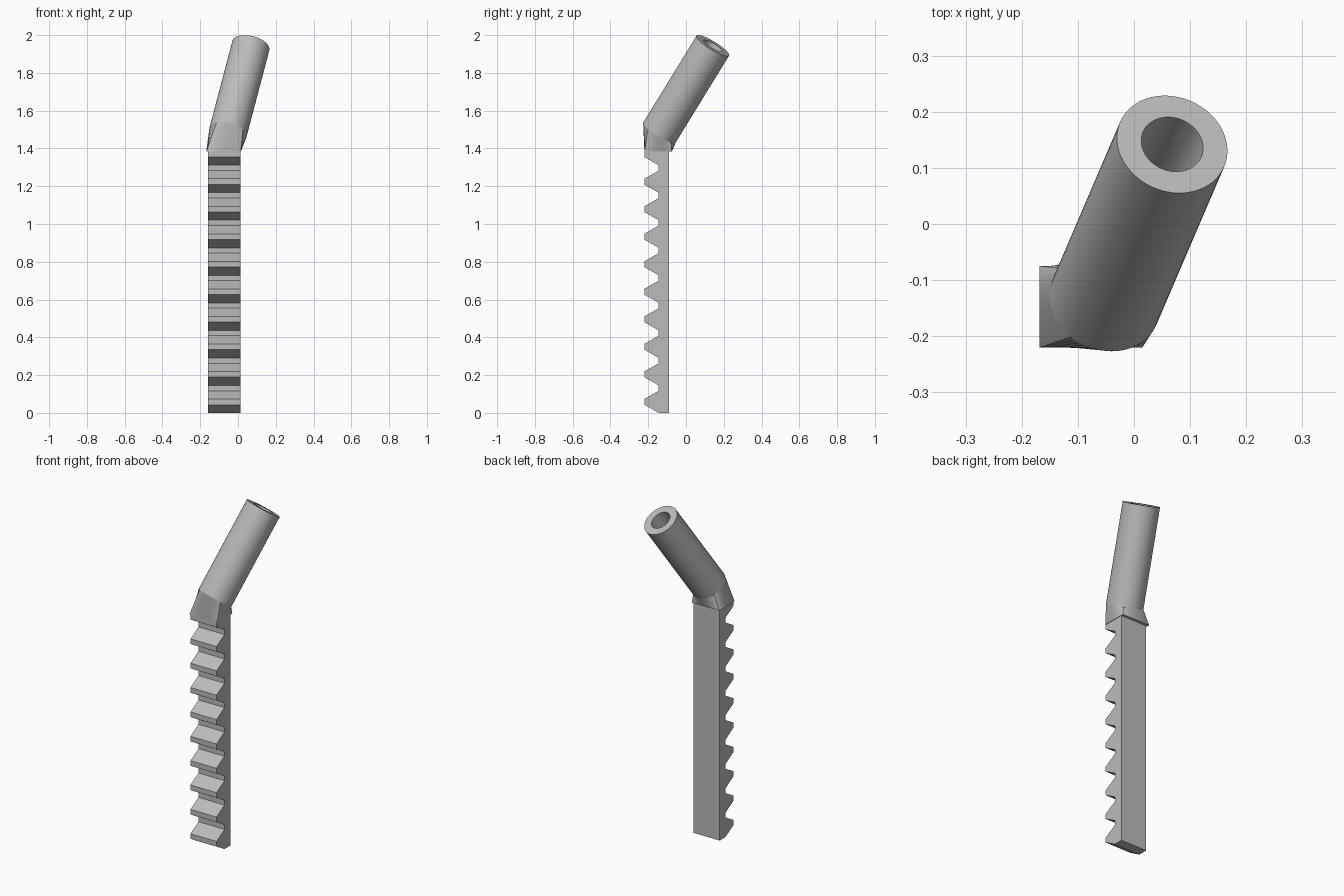
import bpy, bmesh, math
from mathutils import Vector

cube = bpy.data.objects.get("Cube")
if cube:
    bpy.data.objects.remove(cube, do_unlink=True)

grey = bpy.data.materials.new("plain_grey")
grey.use_nodes = True
colour = (0.5, 0.5, 0.5, 1)
grey.diffuse_color = colour
grey.node_tree.nodes["Principled BSDF"].inputs["Base Color"].default_value = colour


def finish(name, bm, smooth=False):
    bmesh.ops.recalc_face_normals(bm, faces=bm.faces)
    mesh = bpy.data.meshes.new(name)
    bm.to_mesh(mesh)
    bm.free()
    mesh.materials.append(grey)
    obj = bpy.data.objects.new(name, mesh)
    bpy.context.collection.objects.link(obj)
    if smooth:
        bpy.ops.object.select_all(action='DESELECT')
        obj.select_set(True)
        bpy.context.view_layer.objects.active = obj
        bpy.ops.object.shade_smooth_by_angle(angle=math.radians(30))
    return obj


def bridge(bm, a, b):
    for i in range(len(a)):
        j = (i + 1) % len(a)
        bm.faces.new((a[i], a[j], b[j], b[i]))


# Toothed rack: side profile extruded across its width
TIP, ROOT, BACK = -0.22, -0.145, -0.09
PITCH, TOP = 0.1457, 1.383
profile = [(BACK, 0)]
for i in range(9):
    z = i * PITCH
    profile += [(ROOT, z), (TIP, z + 0.043), (TIP, z + 0.074), (ROOT, z + 0.117)]
z = 9 * PITCH
profile += [(ROOT, z), (TIP, z + 0.043), (TIP, TOP), (BACK, TOP)]
bm = bmesh.new()
sides = [[bm.verts.new((x, y, h)) for y, h in profile] for x in (-0.16, 0.012)]
bridge(bm, *sides)
for side in sides:
    bm.faces.new(side)
finish("toothed_rack", bm)

# Tube frame: leaning axis with a front direction and a side direction
N = 64
low = Vector((-0.053, -0.14, 1.485))
high = Vector((0.068, 0.142, 1.944))
axis = (high - low).normalized()
side_dir = Vector((0, 1, 0)).cross(axis).normalized()
back_dir = axis.cross(side_dir)


def ring(bm, centre, radius):
    angles = [math.tau * i / N for i in range(N)]
    return [bm.verts.new(centre + radius * (math.cos(a) * side_dir + math.sin(a) * back_dir))
            for a in angles]


# Hollow tube with a blind bore
bm = bmesh.new()
rings = [ring(bm, low, 0.101), ring(bm, high, 0.101),
         ring(bm, high, 0.0565), ring(bm, low, 0.0565)]
for a, b in zip(rings, rings[1:]):
    bridge(bm, a, b)
bm.faces.new(rings[0])
bm.faces.new(rings[3])
finish("hollow_tube", bm, True)

# Socket: loft from a rectangle to the tube's round end
bm = bmesh.new()
upper = ring(bm, low, 0.101)
lower = []
for i in range(N):
    a = math.tau * i / N
    c, s = math.cos(a), math.sin(a)
    if abs(c) >= abs(s):
        u, v = math.copysign(1, c), math.copysign(math.atan(abs(s / c)) * 4 / math.pi, s)
    else:
        u, v = math.copysign(math.atan(abs(c / s)) * 4 / math.pi, c), math.copysign(1, s)
    lower.append(bm.verts.new((-0.0765 + 0.0915 * u, -0.1475 + 0.0725 * v, 1.383)))
bridge(bm, lower, upper)
bm.faces.new(lower)
bm.faces.new(upper)
finish("socket", bm, True)
